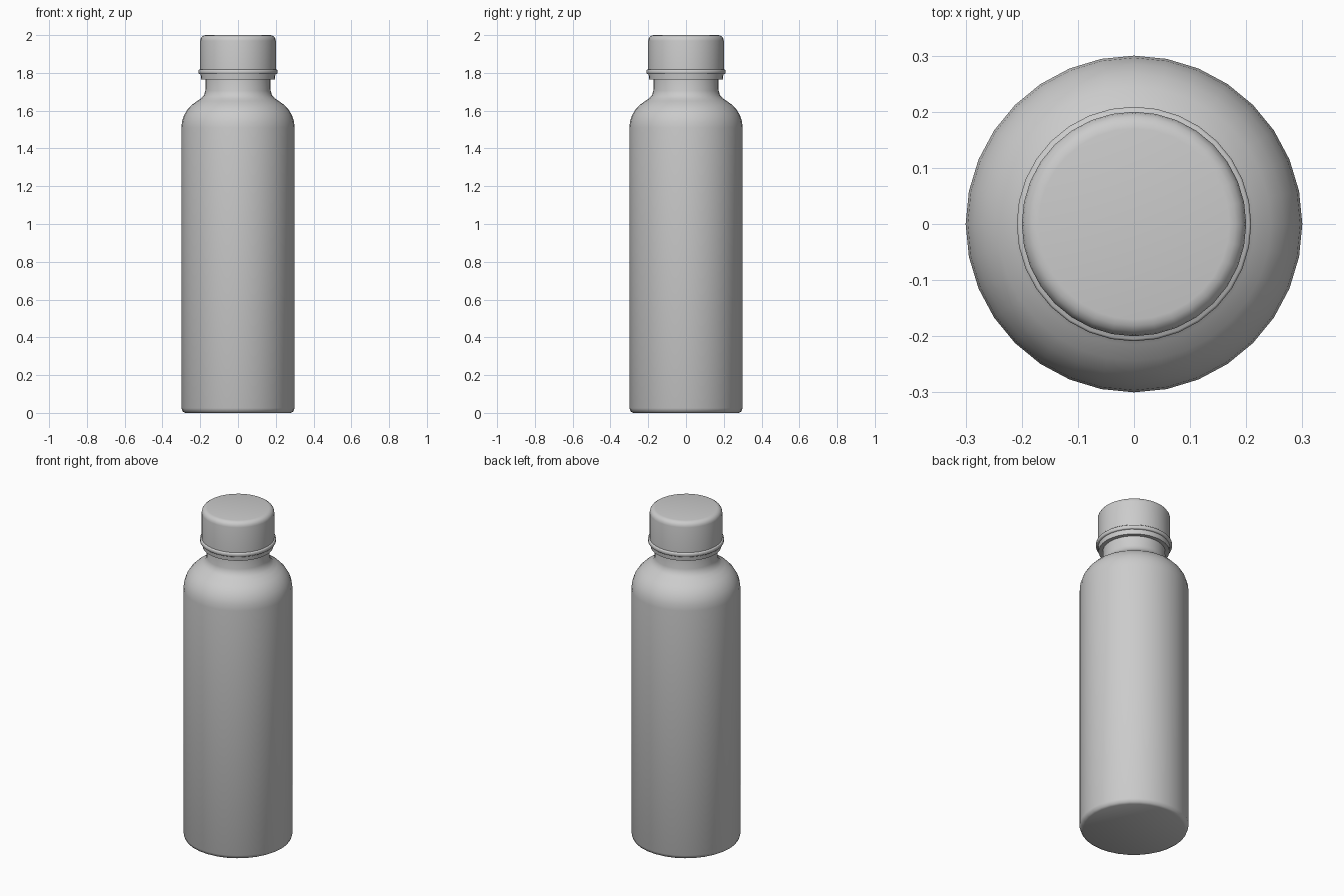
import bpy
import bmesh
import math
from mathutils import Vector

SIDES = 32

cube = bpy.data.objects.get("Cube")
if cube:
    bpy.data.objects.remove(cube, do_unlink=True)

grey = bpy.data.materials.new("plain_grey")
grey.use_nodes = True
colour = (0.6, 0.6, 0.6, 1)
grey.diffuse_color = colour
grey.node_tree.nodes["Principled BSDF"].inputs["Base Color"].default_value = colour


def arc(radius, z, size, steps, start, end):
    """Rounded profile corner around a centre, angles in degrees."""
    points = []
    for i in range(steps + 1):
        a = math.radians(start + (end - start) * i / steps)
        points.append((radius + size * math.cos(a), z + size * math.sin(a)))
    return points


def lathe(name, profile, angle):
    """Spin a (radius, z) profile, listed bottom to top, and cap both ends."""
    bm = bmesh.new()
    rings = []
    for r, z in profile:
        turns = [2 * math.pi * i / SIDES for i in range(SIDES)]
        rings.append([bm.verts.new(Vector((r * math.cos(t), r * math.sin(t), z)))
                      for t in turns])
    for low, high in zip(rings, rings[1:]):
        for i in range(SIDES):
            j = (i + 1) % SIDES
            bm.faces.new((low[i], low[j], high[j], high[i]))
    bm.faces.new(rings[0][::-1])
    bm.faces.new(rings[-1])
    mesh = bpy.data.meshes.new(name)
    bm.to_mesh(mesh)
    bm.free()
    mesh.materials.append(grey)
    obj = bpy.data.objects.new(name, mesh)
    bpy.context.collection.objects.link(obj)
    bpy.ops.object.select_all(action='DESELECT')
    obj.select_set(True)
    bpy.context.view_layer.objects.active = obj
    bpy.ops.object.shade_smooth_by_angle(angle=math.radians(angle))


# Bottle: chamfered base, straight wall, round shoulder, flared neck
base = [(0.28, 0), (0.293, 0.007), (0.3, 0.025)]
shoulder = arc(0.14, 1.51, 0.16, 5, 0, 62)
neck = [(0.195, 1.665), (0.18, 1.682), (0.173, 1.705), (0.172, 1.78)]
lathe("bottle_body", base + shoulder + neck, 50)

# Tamper band under the cap
lathe("tamper_band", [(0.195, 1.765), (0.198, 1.795)], 40)

# Lip ring at the bottom edge of the cap
lathe("cap_lip", [(0.205, 1.793), (0.209, 1.797), (0.209, 1.813), (0.205, 1.817)], 50)

# Screw cap with a rounded top edge
lathe("screw_cap", [(0.2, 1.805)] + arc(0.17, 1.97, 0.03, 4, 0, 90), 40)
